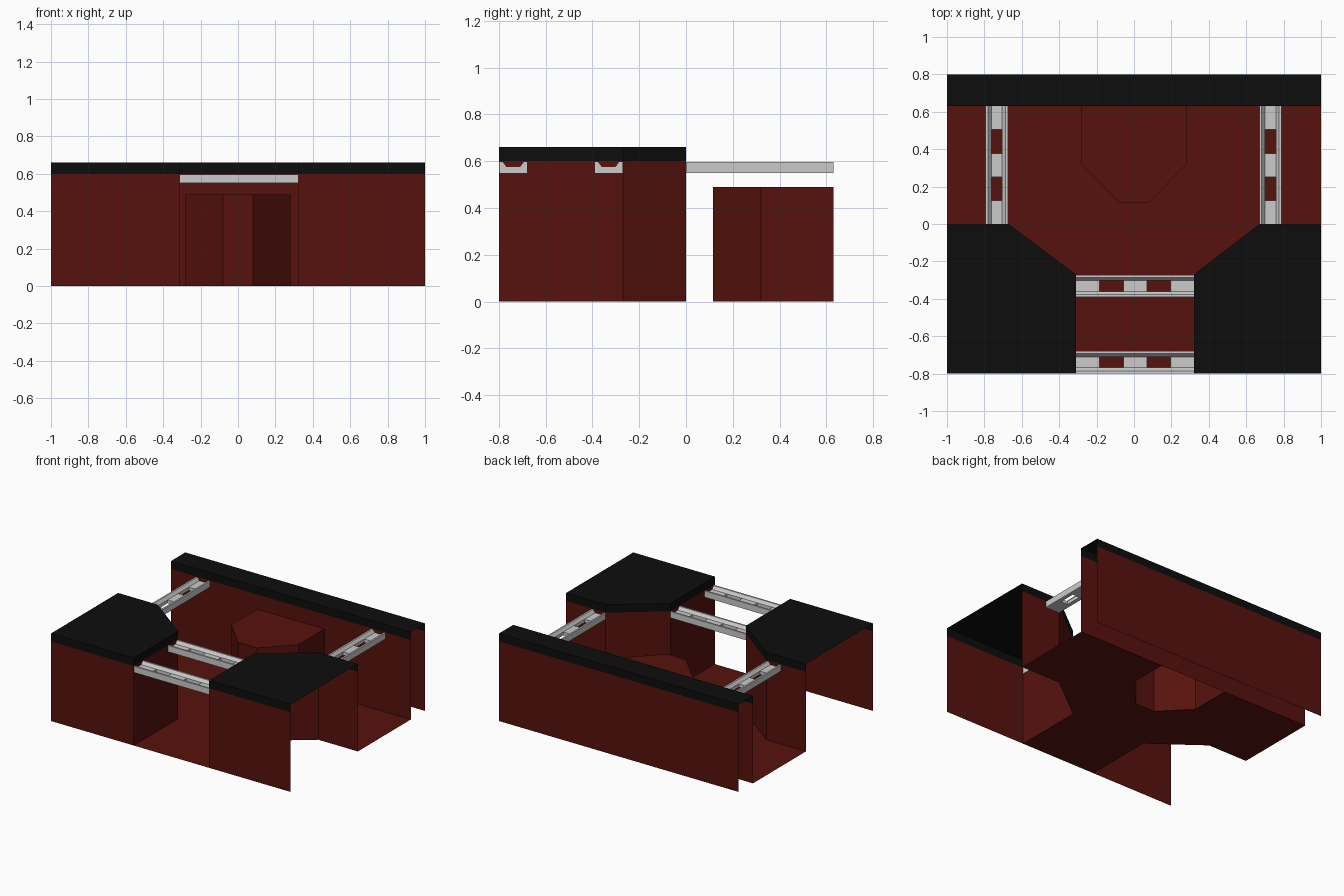
import bpy, bmesh
from mathutils import Matrix

if "Cube" in bpy.data.objects:
    bpy.data.objects.remove(bpy.data.objects["Cube"])


def material(name, rgb):
    m = bpy.data.materials.new(name)
    m.diffuse_color = (*rgb, 1)
    m.use_nodes = True
    m.node_tree.nodes["Principled BSDF"].inputs["Base Color"].default_value = m.diffuse_color
    return m


RED = material("dark_red", (0.095, 0.006, 0.004))
BLACK = material("black", (0.004, 0.004, 0.004))
WALL_H, TOP_H = 0.60, 0.66


def finish(name, bm, mat=None):
    me = bpy.data.meshes.new(name)
    bm.to_mesh(me)
    bm.free()
    ob = bpy.data.objects.new(name, me)
    bpy.context.collection.objects.link(ob)
    if mat:
        me.materials.append(mat)
    return ob


def add_strip(bm, path, z0, z1):
    """Vertical sheet along a plan polyline."""
    lo = [bm.verts.new((x, y, z0)) for x, y in path]
    hi = [bm.verts.new((x, y, z1)) for x, y in path]
    for i in range(len(path) - 1):
        bm.faces.new((lo[i], lo[i + 1], hi[i + 1], hi[i]))
    return hi


def wall(name, path, z1=WALL_H, z0=0.0, mat=RED, lid=False):
    bm = bmesh.new()
    hi = add_strip(bm, path, z0, z1)
    if lid:
        bm.faces.new(hi)
    return finish(name, bm, mat)


# Corner blocks: open sheets with a black cap (open outer side and underside)
left = [(-1, -0.8), (-0.31, -0.8), (-0.31, -0.27), (-0.67, 0), (-1, 0)]
right = [(1, 0), (0.67, 0), (0.32, -0.27), (0.32, -0.8), (1, -0.8)]
for side, path in (("left", left), ("right", right)):
    wall(side + "_block_wall", path)
    wall(side + "_block_cap", path, TOP_H, WALL_H, BLACK, lid=True)

# Rear double wall with black cap
wall("rear_inner_wall", [(-1, 0.63), (1, 0.63)])
wall("rear_outer_wall", [(1, 0.8), (-1, 0.8)])
bm = bmesh.new()
f = add_strip(bm, [(-1, 0.63), (1, 0.63)], WALL_H, TOP_H)
b = add_strip(bm, [(1, 0.8), (-1, 0.8)], WALL_H, TOP_H)
bm.faces.new(f + b)
finish("rear_wall_cap", bm, BLACK)

# Low central block against the rear wall
bay = [(-0.28, 0.63), (-0.28, 0.32), (-0.08, 0.115),
       (0.08, 0.115), (0.28, 0.32), (0.28, 0.63)]
wall("central_block", bay, 0.49, lid=True)

# Floor, notched around the central block
outline = left[1:] + [(-1, 0.63)] + bay + [(1, 0.63)] + right[:4]
bm = bmesh.new()
face = bm.faces.new([bm.verts.new((x, y, 0)) for x, y in outline])
face.normal_update()
if face.normal.z < 0:
    face.normal_flip()
bmesh.ops.triangulate(bm, faces=[face])
finish("floor", bm, RED)

# Overhead ladder beams: two sloped rails joined by three flat ties
W, Z0, Z1, ZT = 0.118, 0.55, 0.597, 0.575
RAIL = [(0, Z0), (0.03, Z0), (0.03, ZT), (0.013, Z1), (0, Z1)]
TIE = [(0.03, Z0), (W - 0.03, Z0), (W - 0.03, ZT), (0.03, ZT)]


def add_prism(bm, profile, x0, x1):
    vs = [bm.verts.new((x0, y, z)) for y, z in profile]
    face = bm.faces.new(vs)
    ext = bmesh.ops.extrude_face_region(bm, geom=[face])["geom"]
    bmesh.ops.translate(bm, vec=(x1 - x0, 0, 0),
                        verts=[g for g in ext if isinstance(g, bmesh.types.BMVert)])


def beam(name, length, matrix):
    bm = bmesh.new()
    add_prism(bm, RAIL, 0, length)
    add_prism(bm, [(W - y, z) for y, z in RAIL], 0, length)
    for i in (0, 2, 4):
        add_prism(bm, TIE, i * length / 5, (i + 1) * length / 5)
    bmesh.ops.transform(bm, matrix=matrix, verts=bm.verts)
    bmesh.ops.recalc_face_normals(bm, faces=bm.faces)
    finish(name, bm)


beam("front_beam", 0.634, Matrix.Translation((-0.311, -0.798, 0)))
beam("middle_beam", 0.634, Matrix.Translation((-0.311, -0.39, 0)))
turn = Matrix.Rotation(1.5707963, 4, 'Z')
beam("left_beam", 0.63, Matrix.Translation((-0.675, 0, 0)) @ turn)
beam("right_beam", 0.63, Matrix.Translation((0.788, 0, 0)) @ turn)
